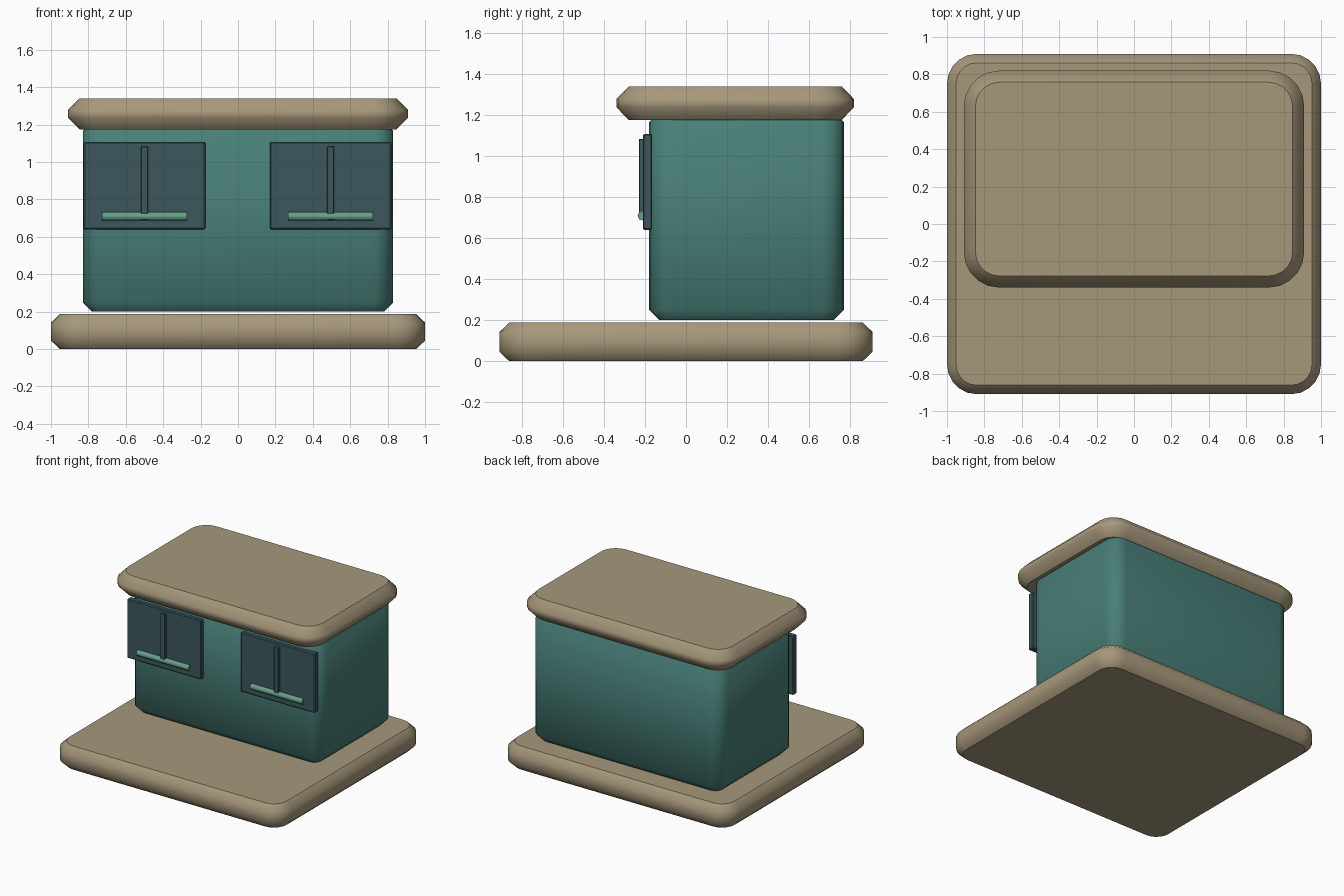
import bpy, bmesh
from math import cos, sin, pi
from mathutils import Matrix

cube = bpy.data.objects.get("Cube")
if cube:
    bpy.data.objects.remove(cube)


def make_material(name, srgb):
    color = [(c / 255) ** 2.2 for c in srgb] + [1]
    mat = bpy.data.materials.new(name)
    mat.use_nodes = True
    mat.diffuse_color = color
    mat.node_tree.nodes["Principled BSDF"].inputs["Base Color"].default_value = color
    return mat


tan = make_material("tan", (165, 150, 122))
teal = make_material("teal", (74, 126, 119))
slate = make_material("slate", (62, 88, 94))
mint = make_material("mint", (103, 158, 137))


def finish(name, bm, mat):
    bmesh.ops.recalc_face_normals(bm, faces=bm.faces)
    mesh = bpy.data.meshes.new(name)
    bm.to_mesh(mesh)
    bm.free()
    mesh.materials.append(mat)
    obj = bpy.data.objects.new(name, mesh)
    bpy.context.collection.objects.link(obj)
    return obj


def rounded_ring(bm, x, y0, y1, z, radius, steps=5):
    """Rounded rectangle of vertices, symmetric in x."""
    ring = []
    corners = [(x, y1), (-x, y1), (-x, y0), (x, y0)]
    for q, (cx, cy) in enumerate(corners):
        sx = 1 if cx > 0 else -1
        sy = 1 if cy == y1 else -1
        for i in range(steps + 1):
            a = (q + i / steps) * pi / 2
            ring.append(bm.verts.new((cx - sx * radius + radius * cos(a),
                                      cy - sy * radius + radius * sin(a), z)))
    return ring


def chamfered_slab(name, x, y0, y1, z0, z1, radius, inset, rise, mat):
    """Rounded slab: smooth chamfered wall with crisp flat caps."""
    bm = bmesh.new()
    levels = [(z0, inset), (z0 + rise, 0), (z1 - rise, 0), (z1, inset)]
    rings = [rounded_ring(bm, x - d, y0 + d, y1 - d, z, radius - d)
             for z, d in levels]
    for low, high in zip(rings, rings[1:]):
        for i in range(len(low)):
            j = (i + 1) % len(low)
            bm.faces.new((low[i], low[j], high[j], high[i])).smooth = True
    for ring in (rings[0], rings[-1]):
        cap = bm.faces.new(ring)
        for edge in cap.edges:
            edge.smooth = False
    return finish(name, bm, mat)


def box(name, x0, x1, y0, y1, z0, z1, bevel, mat):
    bm = bmesh.new()
    center = ((x0 + x1) / 2, (y0 + y1) / 2, (z0 + z1) / 2)
    bmesh.ops.create_cube(bm, size=1, matrix=Matrix.Translation(center)
                          @ Matrix.Diagonal((x1 - x0, y1 - y0, z1 - z0, 1)))
    bmesh.ops.bevel(bm, geom=bm.edges[:], offset=bevel, segments=1, affect='EDGES')
    return finish(name, bm, mat)


def rod(name, x, half, y, z, radius, mat):
    bm = bmesh.new()
    bmesh.ops.create_cone(bm, cap_ends=True, segments=8, radius1=radius,
                          radius2=radius, depth=2 * half,
                          matrix=Matrix.Translation((x, y, z))
                          @ Matrix.Rotation(pi / 2, 4, 'Y'))
    for face in bm.faces:
        face.smooth = len(face.verts) == 4
        if not face.smooth:
            for edge in face.edges:
                edge.smooth = False
    return finish(name, bm, mat)


# Base slab, main body and overhanging roof
chamfered_slab("base", 1.0, -0.91, 0.91, 0, 0.187, 0.16, 0.048, 0.045, tan)
chamfered_slab("body", 0.83, -0.18, 0.77, 0.2, 1.215, 0.11, 0.05, 0.05, teal)
chamfered_slab("roof", 0.91, -0.34, 0.82, 1.175, 1.34, 0.19, 0.062, 0.063, tan)

# Window panels, each with an upright bar and a sill rod
for side, x in (("right", -0.5), ("left", 0.495)):
    box(side + "_window", x - 0.325, x + 0.325, -0.21, -0.165, 0.64, 1.108, 0.006, slate)
    box(side + "_window_bar", x - 0.019, x + 0.019, -0.23, -0.2, 0.69, 1.083, 0.003, slate)
    rod(side + "_window_sill", x, 0.228, -0.213, 0.709, 0.023, mint)
